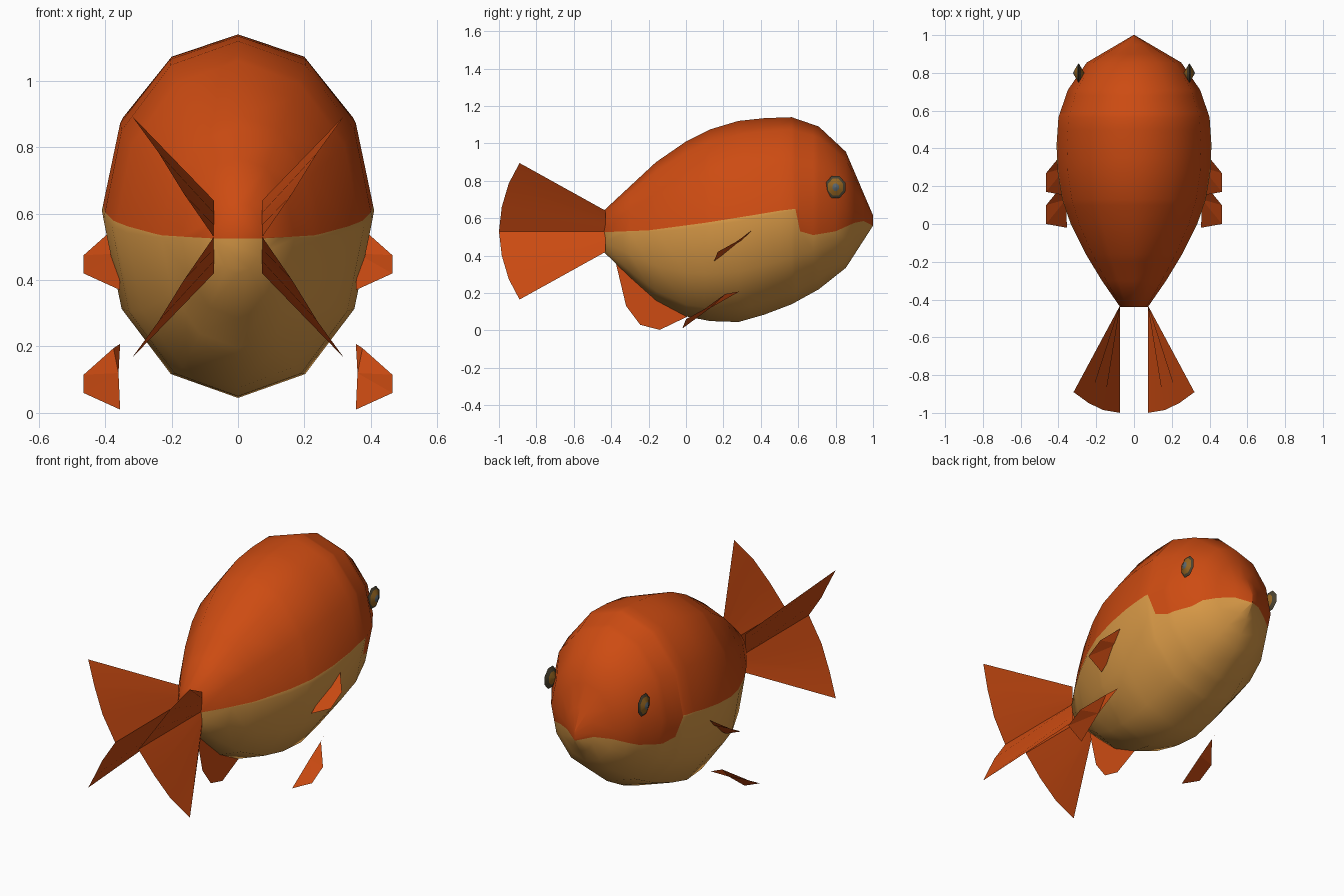
import bpy, bmesh, math
from mathutils import Vector

if "Cube" in bpy.data.objects:
    bpy.data.objects.remove(bpy.data.objects["Cube"])


def material(name, rgb):
    m = bpy.data.materials.new(name)
    m.diffuse_color = (*rgb, 1)
    m.use_nodes = True
    m.node_tree.nodes["Principled BSDF"].inputs["Base Color"].default_value = m.diffuse_color
    return m


ORANGE = material("orange", (0.61, 0.071, 0.006))
TAN = material("tan belly", (0.68, 0.315, 0.061))
RIM = material("dark eye rim", (0.07, 0.055, 0.03))
AMBER = material("amber iris", (0.30, 0.13, 0.015))
PUPIL = material("blue grey pupil", (0.10, 0.13, 0.15))


def finish(bm, name, mats, smooth=None):
    me = bpy.data.meshes.new(name)
    bm.to_mesh(me)
    bm.free()
    ob = bpy.data.objects.new(name, me)
    bpy.context.collection.objects.link(ob)
    for m in mats:
        me.materials.append(m)
    if smooth:
        bpy.ops.object.select_all(action='DESELECT')
        ob.select_set(True)
        bpy.context.view_layer.objects.active = ob
        bpy.ops.object.shade_smooth_by_angle(angle=math.radians(smooth))
    return ob


# Body: twelve-sided elliptical rings (y, top, bottom, half width)
RINGS = [(-0.44, 0.64, 0.42, 0.073), (-0.30, 0.77, 0.285, 0.17), (-0.16, 0.90, 0.16, 0.255),
         (0.0, 1.01, 0.075, 0.335), (0.13, 1.075, 0.05, 0.38), (0.28, 1.12, 0.045, 0.405),
         (0.42, 1.135, 0.085, 0.41), (0.565, 1.14, 0.14, 0.40), (0.71, 1.09, 0.22, 0.35),
         (0.855, 0.955, 0.335, 0.25), (1.0, 0.615, 0.56, 0.003)]
# Edge between back and belly colour (y, z)
LINE = [(-0.45, 0.525), (-0.2, 0.535), (0.1, 0.575), (0.35, 0.615), (0.5, 0.64), (0.585, 0.65),
        (0.61, 0.53), (0.68, 0.51), (0.8, 0.53), (0.9, 0.575), (0.95, 0.585), (1.01, 0.555)]

bm = bmesh.new()
loops = []
for y, top, bot, w in RINGS:
    angles = [math.tau * i / 12 for i in range(12)]
    loops.append([bm.verts.new((w * math.sin(a), y, (top + bot) / 2 + (top - bot) / 2 * math.cos(a)))
                  for a in angles])
for a, b in zip(loops, loops[1:]):
    for i in range(12):
        j = (i + 1) % 12
        bm.faces.new((a[i], a[j], b[j], b[i]))
bm.faces.new(loops[0])
bm.faces.new(loops[-1])
bmesh.ops.recalc_face_normals(bm, faces=bm.faces)


def cut(faces, co, no):
    edges = {e for f in faces for e in f.edges}
    verts = {v for f in faces for v in f.verts}
    bmesh.ops.bisect_plane(bm, geom=list(verts) + list(edges) + list(faces),
                           plane_co=co, plane_no=no, dist=1e-5)


for y, z in LINE[1:-1]:
    cut(bm.faces[:], (0, y, z), (0, 1, 0))
for (y0, z0), (y1, z1) in zip(LINE, LINE[1:]):
    def band():
        return [f for f in bm.faces if y0 < f.calc_center_median().y < y1]
    normal = Vector((0, z0 - z1, y1 - y0)).normalized()
    start = Vector((0, y0, z0))
    cut(band(), start, normal)
    for f in band():
        f.material_index = int((f.calc_center_median() - start).dot(normal) < 0)
finish(bm, "body", [ORANGE, TAN], 60)


def sheet(name, points, faces, smooth=None):
    bm = bmesh.new()
    vs = [bm.verts.new(p) for p in points]
    for f in faces:
        bm.faces.new([vs[i] for i in f])
    return finish(bm, name, [ORANGE], smooth)


# Tail: four fan sheets, opened sideways
FAN = [(0.073, -1.0, 0.0), (0.163, -0.985, 0.13), (0.24, -0.948, 0.255), (0.32, -0.89, 0.365)]
for side, sx in (("right", 1), ("left", -1)):
    for level, sz in (("upper", 1), ("lower", -1)):
        pts = []
        for i, (x, y, z) in enumerate(FAN):
            pts.append((sx * 0.073, -0.43, 0.53 + sz * 0.11 * i / 3))
            pts.append((sx * x, y, 0.53 + sz * z))
        sheet(f"{side}_{level}_tail_fin", pts,
              [(i, i + 1, i + 3, i + 2) for i in (0, 2, 4)], 60)

# Paired side fins: one shape, repeated higher and further forward
FIN = [(0.355, -0.02, 0.01), (0.465, 0.0, 0.06), (0.465, 0.10, 0.115),
       (0.375, 0.21, 0.195), (0.355, 0.285, 0.208), (0.36, 0.13, 0.12)]
for side, sx in (("right", 1), ("left", -1)):
    for level, dy, dz in (("pelvic", 0, 0), ("pectoral", 0.17, 0.36)):
        sheet(f"{side}_{level}_fin", [(sx * x, y + dy, z + dz) for x, y, z in FIN],
              [(0, 1, 5), (1, 2, 5), (2, 3, 5), (3, 4, 5)])

# Single fin under the rear of the belly
sheet("rear_belly_fin", [(0, y, z) for y, z in
      [(-0.375, 0.36), (-0.32, 0.13), (-0.245, 0.03), (-0.14, 0.003), (0.02, 0.08), (-0.1, 0.3)]],
      [range(6)])

# Eyes: faceted lens shapes with rim, iris and pupil bands (x offset, radius)
BANDS = [(-0.028, 0.004), (-0.012, 0.036), (0.0, 0.06), (0.008, 0.046), (0.021, 0.02), (0.029, 0.003)]
for side, sx in (("right", 1), ("left", -1)):
    bm = bmesh.new()
    rings = [[bm.verts.new((sx * (0.293 + dx), 0.80 + 0.93 * r * math.cos(math.tau * (i + 0.5) / 8),
                            0.766 + r * 1.06 * math.sin(math.tau * (i + 0.5) / 8)))
              for i in range(8)] for dx, r in BANDS]
    for k, (a, b) in enumerate(zip(rings, rings[1:])):
        for i in range(8):
            j = (i + 1) % 8
            bm.faces.new((a[i], a[j], b[j], b[i])).material_index = (1, 0, 0, 1, 2)[k]
    bm.faces.new(rings[0])
    bm.faces.new(rings[-1]).material_index = 2
    bmesh.ops.recalc_face_normals(bm, faces=bm.faces)
    finish(bm, f"{side}_eye", [RIM, AMBER, PUPIL], 40)
